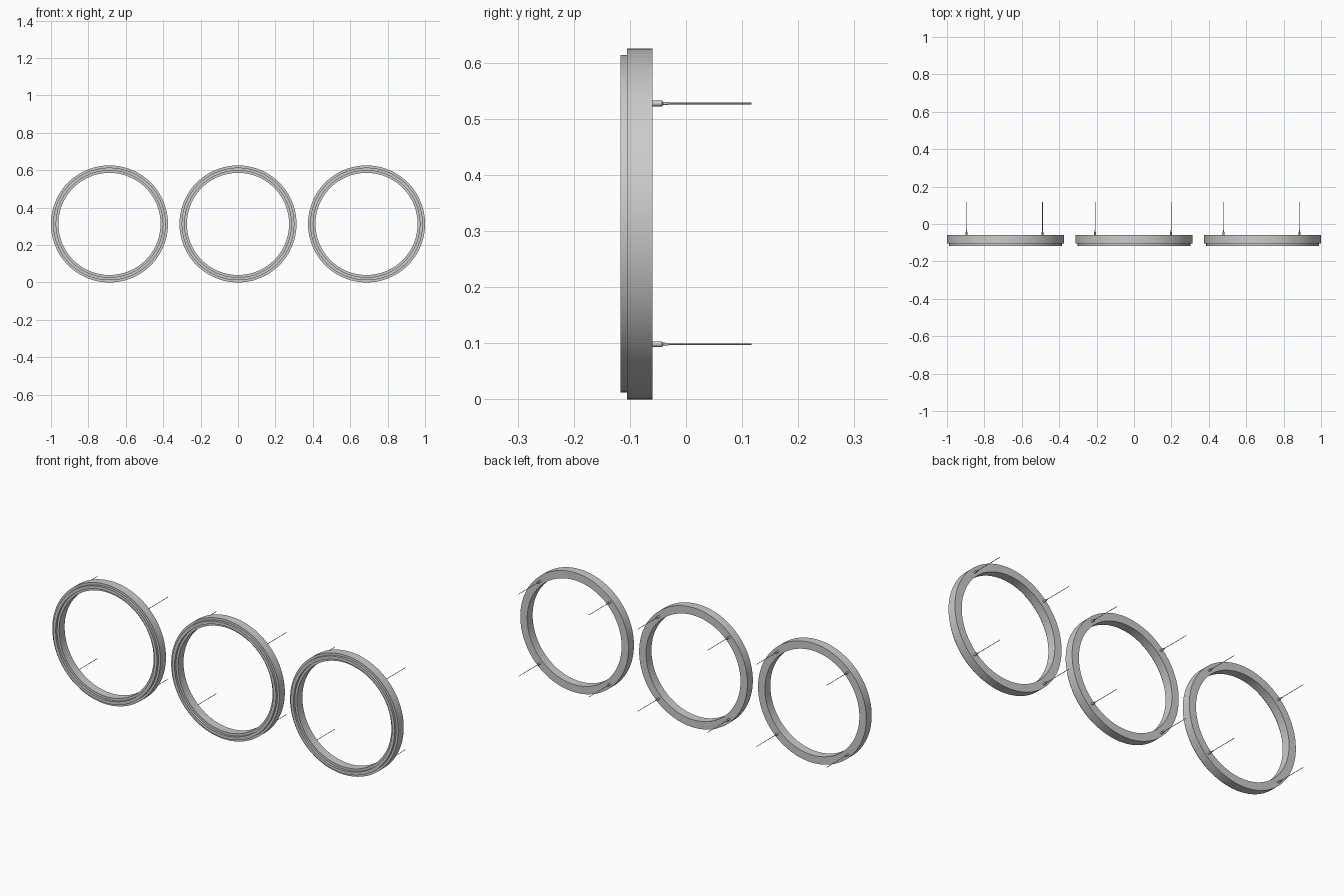
import bpy, bmesh, math

if "Cube" in bpy.data.objects:
    bpy.data.objects.remove(bpy.data.objects["Cube"])

SEG = 128
R = 0.3128            # outer radius of each ring
CZ = R                # ring centre height


def lathe(name, profile, center, seg, closed):
    """Revolve (radius, y) points about the y axis through center (x, z)."""
    bm = bmesh.new()
    loops = []
    for i in range(seg):
        a = 2 * math.pi * i / seg
        loops.append([bm.verts.new((center[0] + r * math.cos(a), y,
                                    center[1] + r * math.sin(a)))
                      for r, y in profile])
    n = len(profile)
    for i in range(seg):
        a, b = loops[i], loops[(i + 1) % seg]
        for j in range(n if closed else n - 1):
            k = (j + 1) % n
            bm.faces.new((a[j], a[k], b[k], b[j]))
    if not closed:
        bm.faces.new([l[0] for l in loops])
        bm.faces.new([l[-1] for l in loops])
    bmesh.ops.recalc_face_normals(bm, faces=bm.faces)
    me = bpy.data.meshes.new(name)
    bm.to_mesh(me)
    bm.free()
    ob = bpy.data.objects.new(name, me)
    bpy.context.collection.objects.link(ob)
    bpy.ops.object.select_all(action='DESELECT')
    ob.select_set(True)
    bpy.context.view_layer.objects.active = ob
    bpy.ops.object.shade_smooth_by_angle(angle=math.radians(30))
    return ob


# cross-sections as (radius, y)
BODY = [(0.273, -0.06), (R, -0.06), (R, -0.105), (0.273, -0.105)]
DIFFUSER = [(0.285, -0.10), (0.301, -0.10), (0.301, -0.117), (0.285, -0.117)]
GRIP = [(0.005, -0.061), (0.005, -0.043), (0.0028, -0.041), (0.0022, -0.031)]
WIRE = [(0.0014, -0.04), (0.0014, 0.117)]

for side, cx in (("left", R - 1), ("middle", 0), ("right", 1 - R)):
    # ring housing and the raised light strip on its front
    lathe(f"{side}_ring_housing", BODY, (cx, CZ), SEG, True)
    lathe(f"{side}_ring_diffuser", DIFFUSER, (cx, CZ), SEG, True)
    # four suspension wires with cable grips on the back
    for dx in (-0.208, 0.198):
        for dz in (-0.2145, 0.2145):
            p = (cx + dx, CZ + dz)
            lathe(f"{side}_cable_grip", GRIP, p, 20, False)
            lathe(f"{side}_suspension_wire", WIRE, p, 12, False)
